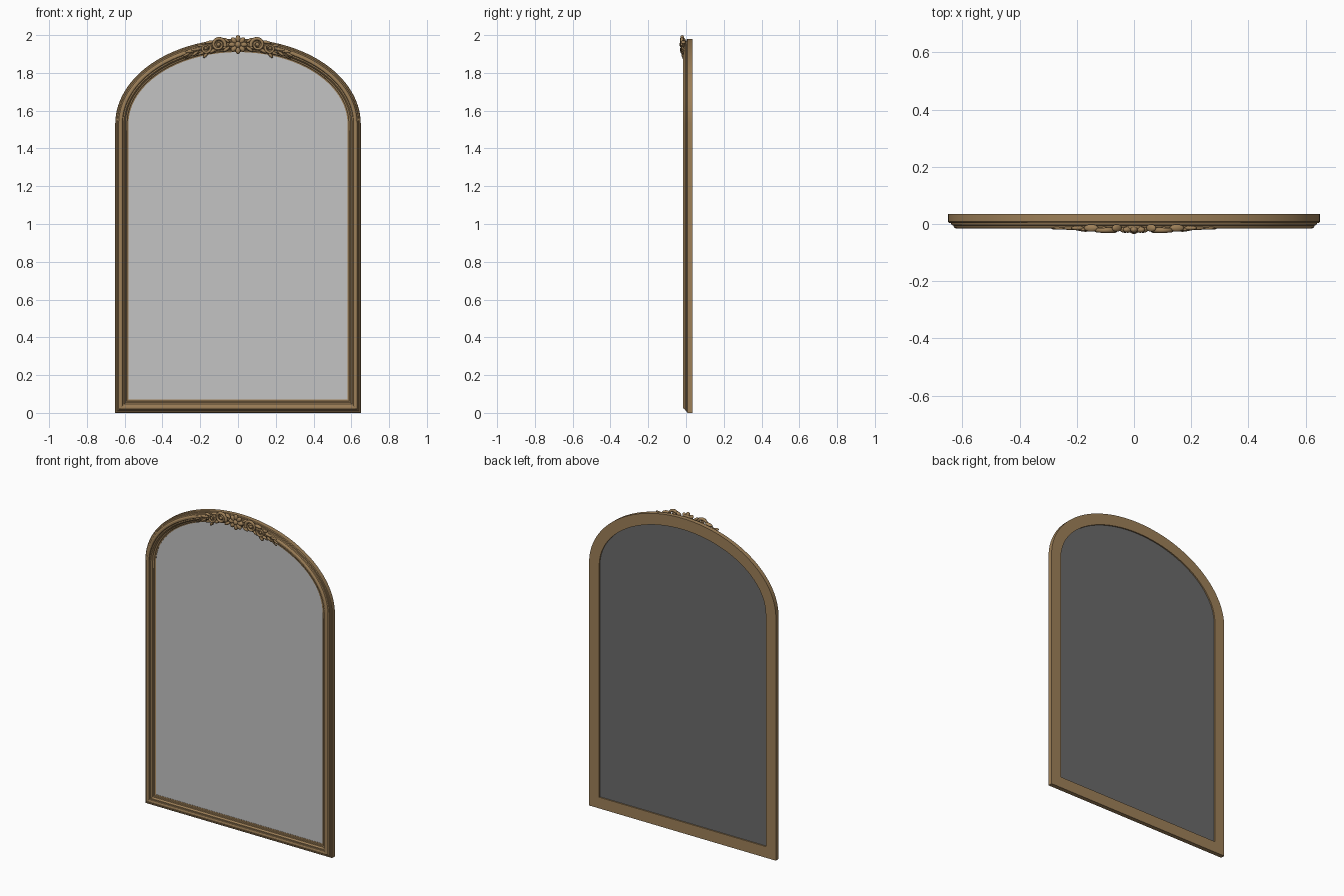
import bpy, bmesh, math
from mathutils import Matrix, Vector

if "Cube" in bpy.data.objects:
    bpy.data.objects.remove(bpy.data.objects["Cube"])


def material(name, rgb):
    m = bpy.data.materials.new(name)
    m.diffuse_color = (*rgb, 1)
    m.use_nodes = True
    m.node_tree.nodes["Principled BSDF"].inputs["Base Color"].default_value = m.diffuse_color
    return m


GOLD = material("antique gold", (0.34, 0.215, 0.098))
GLASS = material("silver glass", (0.55, 0.55, 0.55))
BACK = material("dark grey backing", (0.145, 0.145, 0.145))


def finish(bm, name, mat, angle=30):
    bmesh.ops.recalc_face_normals(bm, faces=bm.faces[:])
    me = bpy.data.meshes.new(name)
    bm.to_mesh(me)
    bm.free()
    me.materials.append(mat)
    me.shade_smooth()
    me.set_sharp_from_angle(angle=math.radians(angle))
    ob = bpy.data.objects.new(name, me)
    bpy.context.collection.objects.link(ob)
    return ob


def outline(u, n=56):
    """Arched outline, inset by u: flat bottom, straight sides, elliptical top."""
    a, b = 0.65 - u, 0.45 - u
    arch = [(a * math.cos(math.pi * i / n), 1.53 + b * math.sin(math.pi * i / n))
            for i in range(n + 1)]
    return [(-a, u), (a, u)] + arch


# Moulded frame: stepped profile (inset, depth) carried round the outline
profile = [(0, .035), (0, .008), (.004, .004), (.010, .003), (.012, -.003),
           (.018, -.006), (.021, -.012), (.026, -.015), (.033, -.015),
           (.038, -.012), (.040, -.007), (.047, -.007), (.050, -.004),
           (.054, .003), (.060, .005), (.063, .009), (.070, .011), (.070, .035)]
bm = bmesh.new()
rings = [[bm.verts.new((x, y, z)) for x, z in outline(u)] for u, y in profile]
for r, s in zip(rings, rings[1:] + rings[:1]):
    for i in range(len(r)):
        j = (i + 1) % len(r)
        bm.faces.new((r[i], r[j], s[j], s[i]))
finish(bm, "frame", GOLD)


# Glass and backing panels
def panel(name, mat, y0, y1):
    bm = bmesh.new()
    front, back = [[bm.verts.new((x, y, z)) for x, z in outline(.068)] for y in (y0, y1)]
    bm.faces.new(front)
    bm.faces.new(back[::-1])
    for i in range(len(front)):
        j = (i + 1) % len(front)
        bm.faces.new((front[i], back[i], back[j], front[j]))
    finish(bm, name, mat)


panel("mirror_glass", GLASS, .013, .018)
panel("backing_board", BACK, .018, .027)


# Carved crest
def blob(bm, x, y, z, sx, sy, sz, deg=0):
    m = (Matrix.Translation((x, y, z)) @ Matrix.Rotation(-math.radians(deg), 4, 'Y')
         @ Matrix.Diagonal((sx, sy, sz, 1)))
    bmesh.ops.create_uvsphere(bm, u_segments=16, v_segments=10, radius=1, matrix=m)


# Rosette: eight petals around a button
bm = bmesh.new()
for k in range(8):
    t = math.radians(45 * k + 90)
    blob(bm, .031 * math.cos(t), -.020, 1.95 + .031 * math.sin(t),
         .019, .011, .013, math.degrees(t))
blob(bm, 0, -.022, 1.95, .016, .013, .016)
blob(bm, 0, -.014, 1.95, .036, .010, .036)
finish(bm, "rosette", GOLD, 60)

# Leaves on both sides: x, z, half length, half width, angle, half depth
leaves = [(.060, 1.972, .020, .008, 35, .013), (.062, 1.925, .022, .009, -35, .013),
          (.150, 1.962, .026, .009, -12, .013), (.135, 1.916, .020, .009, -30, .012),
          (.170, 1.897, .022, .009, -55, .011), (.190, 1.905, .022, .008, -20, .010),
          (.198, 1.945, .022, .008, 10, .008), (.222, 1.925, .026, .008, -8, .007),
          (.228, 1.902, .022, .007, -35, .007), (.258, 1.914, .024, .007, -2, .006),
          (.272, 1.897, .022, .006, -28, .006)]
bm = bmesh.new()
for s in (-1, 1):
    for x, z, l, w, deg, d in leaves:
        blob(bm, s * x, -.014, z, l, d, w, s * deg)
    blob(bm, s * .103, -.020, 1.950, .011, .012, .011)
    blob(bm, s * .170, -.018, 1.930, .008, .010, .008)
finish(bm, "crest_leaves", GOLD, 60)


# Scrolls: tapered tubes along spirals
def tube(name, pts, thick, y):
    cu = bpy.data.curves.new(name, 'CURVE')
    cu.dimensions = '3D'
    cu.bevel_depth = thick
    cu.bevel_resolution = 2
    cu.use_fill_caps = True
    sp = cu.splines.new('POLY')
    sp.points.add(len(pts) - 1)
    for i, (p, q) in enumerate(zip(sp.points, pts)):
        p.co = (q[0], y, q[1], 1)
        p.radius = 1 - .5 * i / (len(pts) - 1)
    cu.materials.append(GOLD)
    ob = bpy.data.objects.new(name, cu)
    bpy.context.collection.objects.link(ob)


def spiral(s, cx, cz, r0, r1, start, sweep, n=36):
    out = []
    for i in range(n + 1):
        f = i / n
        t = math.radians(start + sweep * f)
        r = r0 + (r1 - r0) * f
        out.append((s * (cx + r * math.cos(t)), cz + r * math.sin(t)))
    return out


for s, side in ((-1, "left"), (1, "right")):
    tube("large_scroll_" + side, spiral(s, .103, 1.950, .036, .013, 200, -500), .010, -.022)
    tube("small_scroll_" + side, spiral(s, .170, 1.930, .026, .010, 150, 420), .008, -.019)
    # Stem following the arch out to the leaf tips
    stem = []
    for i in range(21):
        x = .09 + .19 * i / 20
        arch = 1.53 + .41 * math.sqrt(1 - (x / .61) ** 2)
        stem.append((s * x, arch - .012 + .008 * math.sin(i * .9)))
    tube("stem_" + side, stem, .007, -.015)
